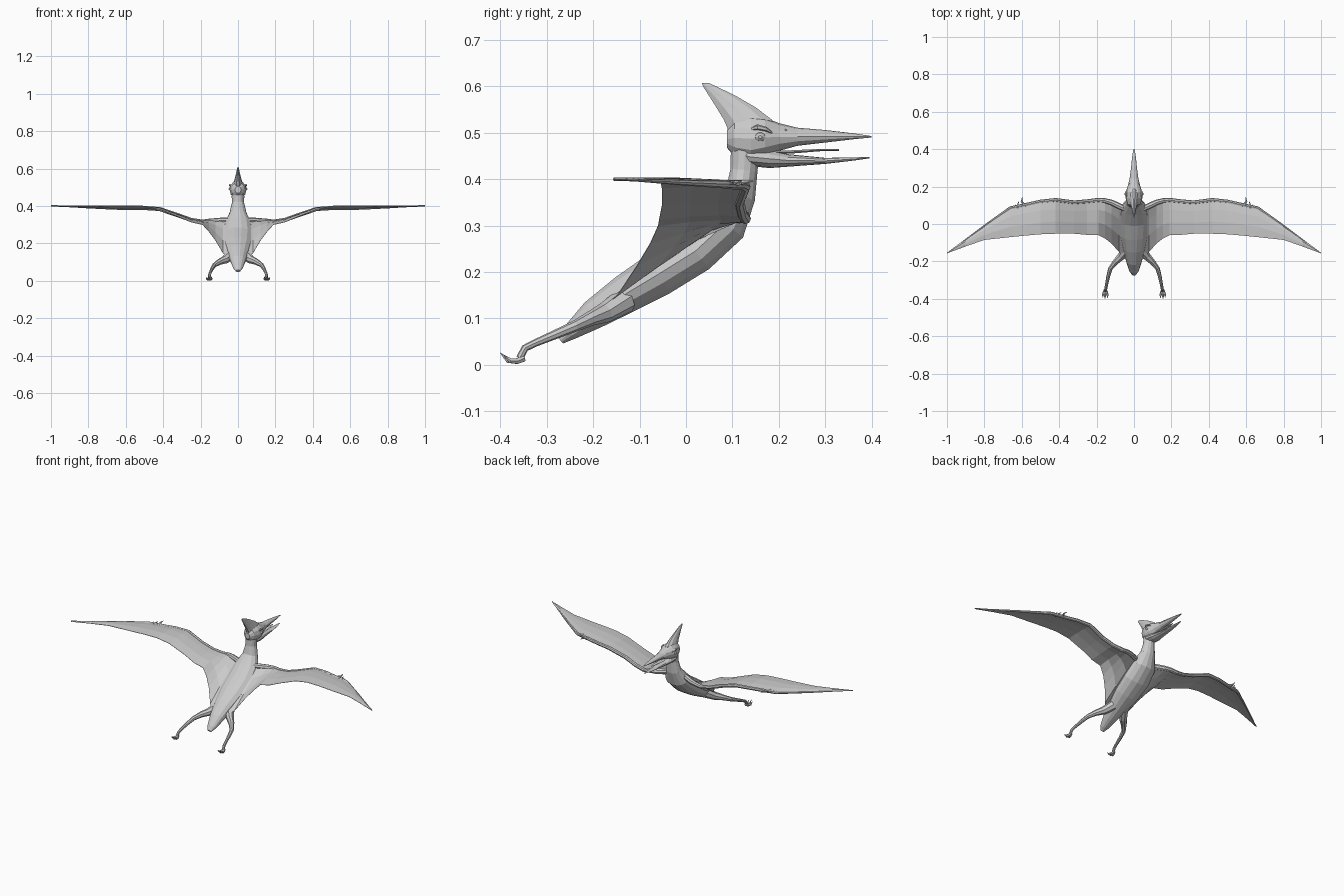
import bpy, bmesh, math
from mathutils import Vector as V

X, Y, Z = V((1, 0, 0)), V((0, 1, 0)), V((0, 0, 1))


def loft(name, rings, mirror=False):
    """Skin closed rings of points, cap both ends, optionally mirror in x."""
    bm = bmesh.new()
    vs = [[bm.verts.new(p) for p in r] for r in rings]
    n = len(vs[0])
    for a, b in zip(vs, vs[1:]):
        for i in range(n):
            bm.faces.new((a[i], a[(i + 1) % n], b[(i + 1) % n], b[i]))
    bm.faces.new(vs[0])
    bm.faces.new(vs[-1])
    bmesh.ops.recalc_face_normals(bm, faces=bm.faces)
    me = bpy.data.meshes.new(name)
    bm.to_mesh(me)
    bm.free()
    ob = bpy.data.objects.new(name, me)
    bpy.context.collection.objects.link(ob)
    if mirror:
        ob.modifiers.new("Mirror", 'MIRROR').use_clip = False
    return ob


def ellipse(c, u, v, n):
    return [V(c) + u * math.cos(2 * math.pi * i / n) + v * math.sin(2 * math.pi * i / n)
            for i in range(n)]


def tube(name, pts, radii, side=X, n=8, mirror=False):
    """Tapered tube; each radius is a number or (side radius, other radius)."""
    pts = [V(p) for p in pts]
    rings = []
    for i, (p, r) in enumerate(zip(pts, radii)):
        t = (pts[min(i + 1, len(pts) - 1)] - pts[max(i - 1, 0)]).normalized()
        u = (side - t * side.dot(t)).normalized()
        a, b = r if isinstance(r, tuple) else (r, r)
        rings.append(ellipse(p, u * a, t.cross(u) * b, n))
    return loft(name, rings, mirror)


def along_y(name, rows, n=12):
    """Loft from rows of (y, top z, bottom z, half width)."""
    return loft(name, [ellipse((0, y, (a + b) / 2), X * w, Z * ((a - b) / 2), n)
                       for y, a, b, w in rows])


# Neck, torso and tail
tube("body",
     [(0, .128, .475), (0, .125, .42), (0, .117, .365), (0, .085, .305), (0, .02, .245),
      (0, -.06, .195), (0, -.13, .153), (0, -.2, .108), (0, -.25, .07), (0, -.27, .052)],
     [(.032, .032), (.032, .03), (.045, .034), (.072, .05), (.082, .05),
      (.076, .049), (.06, .043), (.042, .033), (.026, .018), (.012, .008)], n=14)

# Skull with upper beak, lower jaw, tongue
along_y("skull", [(.088, .505, .468, .016), (.105, .53, .448, .034), (.14, .537, .438, .045),
                  (.17, .533, .447, .045), (.2, .521, .461, .034), (.24, .511, .472, .024),
                  (.3, .506, .479, .016), (.36, .499, .486, .010), (.4, .493, .49, .003)])
along_y("lower_jaw", [(.105, .468, .445, .022), (.14, .468, .428, .036), (.18, .464, .424, .033),
                      (.22, .454, .427, .025), (.3, .446, .433, .016), (.36, .447, .44, .010),
                      (.395, .448, .445, .003)])
tube("tongue", [(0, .18, .458), (0, .23, .459), (0, .29, .463), (0, .33, .463)],
     [(.014, .004), (.014, .004), (.010, .003), (.003, .002)], n=6)

# Thin bony crest
loft("crest", [ellipse((0, (a + b) / 2, z), X * w, Y * ((b - a) / 2), 10)
               for z, a, b, w in [(.495, .093, .205, .03), (.528, .079, .188, .023),
                                  (.555, .063, .152, .015), (.58, .048, .108, .009),
                                  (.6, .036, .066, .005), (.607, .034, .05, .003)]])

# Eyes, eyelids, nostrils
tube("eye", [(.036, .16, .491), (.045, .16, .491), (.05, .16, .491)],
     [(.013, .011), (.011, .009), (.004, .003)], side=Y, n=10, mirror=True)
tube("brow", [(.036, .14, .508), (.043, .155, .512), (.041, .172, .508), (.036, .185, .5)],
     [.003, .006, .005, .002], side=Z, n=6, mirror=True)
tube("nostril", [(.02, .207, .504), (.023, .215, .504), (.018, .223, .503)],
     [.002, .004, .002], side=Z, n=6, mirror=True)

# Wing stations: x, leading y, leading z, trailing y, trailing z, bone radius
WING = [(.03, .085, .325, -.2, .115, .014), (.08, .112, .322, -.15, .147, .016),
        (.12, .13, .32, -.105, .215, .015), (.155, .138, .319, -.077, .262, .013),
        (.19, .14, .315, -.06, .300, .012), (.25, .132, .325, -.058, .313, .011),
        (.32, .126, .35, -.052, .342, .011), (.42, .139, .384, -.052, .381, .011),
        (.5, .13, .388, -.055, .395, .010), (.58, .112, .388, -.062, .398, .010),
        (.66, .095, .389, -.070, .398, .009), (.8, -.005, .393, -.085, .400, .006),
        (.9, -.08, .397, -.120, .400, .004), (1.0, -.154, .400, -.157, .400, .001)]


def wing_section(x, ly, lz, ty, tz, r):
    a, b = V((x, ly - r * .5, lz)), V((x, ty, tz))
    sag = min(.006, (ly - ty) * .04)
    top, low = [], []
    for f, h in [(0, r * .5), (.3, .004), (.65, .003), (1, .001)]:
        p = a.lerp(b, f) + Z * sag * math.sin(math.pi * f)
        top.append(p + Z * h)
        low.append(p - Z * h)
    return top + low[::-1]


loft("wing_membrane", [wing_section(*s) for s in WING], mirror=True)
tube("wing_arm", [(x, ly - r, lz) for x, ly, lz, _, _, r in WING],
     [s[5] for s in WING], side=Y, n=8, mirror=True)

# Small fingers at the wing bend
for i, (dx, length) in enumerate([(0, .045), (.02, .03), (.035, .022)]):
    x, y = .585 + dx, .1 - dx * .5
    tube(f"wing_finger_{i + 1}",
         [(x, y, .39), (x + .016, y + length * .45, .393), (x + .012, y + length, .396)],
         [.008, .005, .001], side=X, n=6, mirror=True)

# Legs and toes
tube("leg", [(.035, -.13, .14), (.07, -.175, .112), (.1, -.205, .1), (.127, -.24, .083),
             (.138, -.28, .066), (.147, -.325, .047), (.151, -.347, .036), (.153, -.358, .015)],
     [.028, .022, .016, .012, .010, .008, .008, .008], n=8, mirror=True)
for i, (dx, dy, tip) in enumerate([(-.012, -.036, .022), (.002, -.042, .026), (.014, -.034, .02)]):
    x = .153
    tube(f"toe_{i + 1}", [(x, -.35, .014), (x + dx * .5, -.364, .008),
                          (x + dx * .9, -.356 + dy * .65, .009), (x + dx, -.358 + dy, tip)],
         [.008, .007, .006, .001], n=6, mirror=True)
